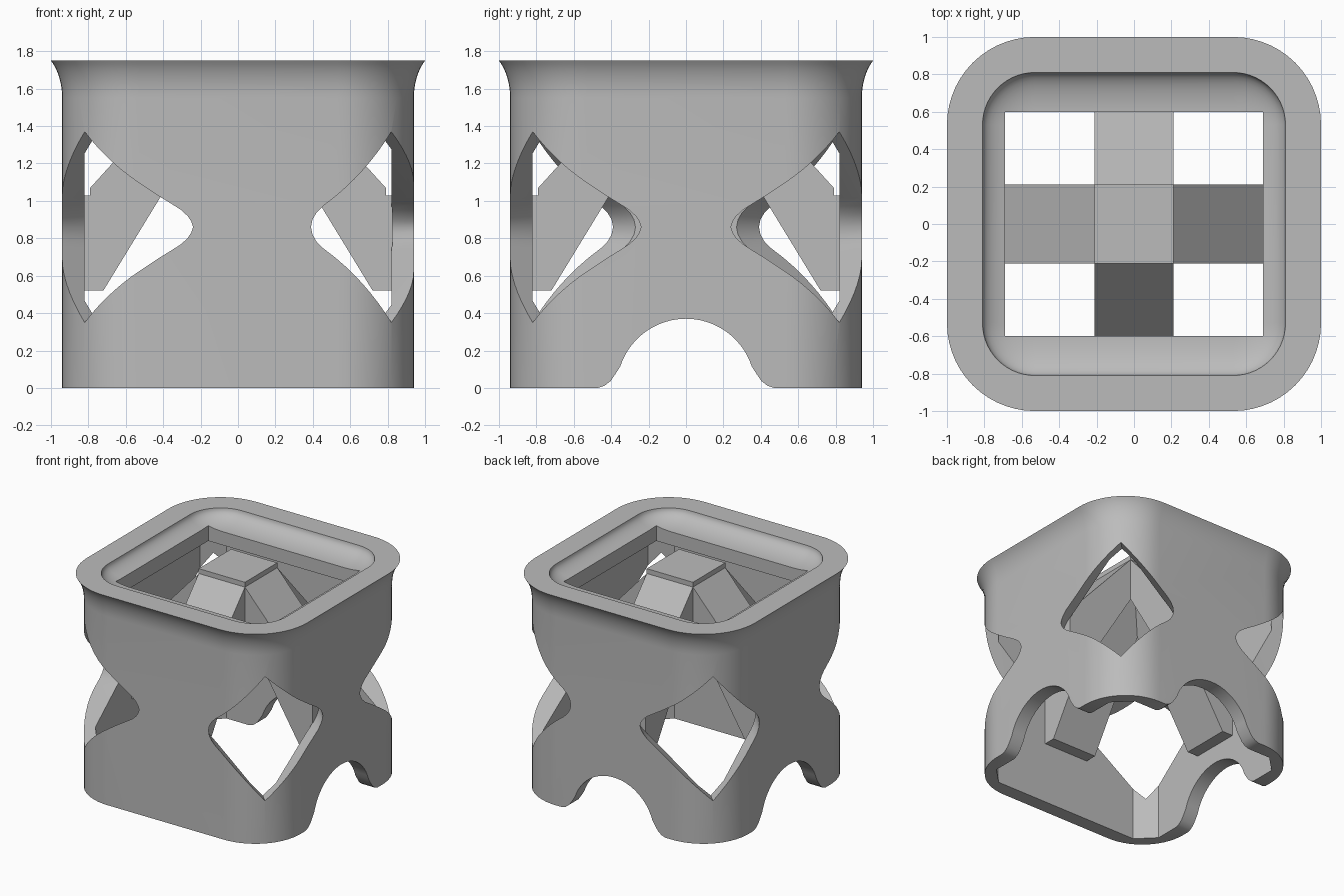
import bpy
import bmesh
import math
from mathutils import Matrix

if "Cube" in bpy.data.objects:
    bpy.data.objects.remove(bpy.data.objects["Cube"])

grey = bpy.data.materials.new("plain_grey")
grey.use_nodes = True
grey.diffuse_color = (0.5, 0.5, 0.5, 1)
grey.node_tree.nodes["Principled BSDF"].inputs["Base Color"].default_value = (0.5, 0.5, 0.5, 1)


def finish(name, bm):
    bmesh.ops.recalc_face_normals(bm, faces=bm.faces)
    mesh = bpy.data.meshes.new(name)
    bm.to_mesh(mesh)
    bm.free()
    mesh.materials.append(grey)
    ob = bpy.data.objects.new(name, mesh)
    bpy.context.collection.objects.link(ob)
    return ob


def loft(name, rings):
    bm = bmesh.new()
    loops = [[bm.verts.new(p) for p in ring] for ring in rings]
    for a, b in zip(loops, loops[1:]):
        for i in range(len(a)):
            j = (i + 1) % len(a)
            bm.faces.new((a[i], a[j], b[j], b[i]))
    bm.faces.new(loops[0])
    bm.faces.new(loops[-1])
    return finish(name, bm)


def prism(name, outline, start, end, angle):
    # Side profile (across, height) swept along local y, then turned about z
    turn = Matrix.Rotation(math.radians(angle), 3, "Z")
    rings = [[turn @ Matrix.Translation((u, d, z)).translation for u, z in outline]
             for d in (start, end)]
    return loft(name, rings)


def rounded_square(half, z, steps=14):
    core = 0.53
    r = half - core
    ring = []
    for q in range(4):
        cx, cy = ((1, 1), (-1, 1), (-1, -1), (1, -1))[q]
        for s in range(steps + 1):
            a = math.pi / 2 * (q + s / steps)
            ring.append((cx * core + r * math.cos(a), cy * core + r * math.sin(a), z))
    return ring


def cut(target, cutter):
    mod = target.modifiers.new("cut", "BOOLEAN")
    mod.operation = "DIFFERENCE"
    mod.solver = "EXACT"
    mod.object = cutter
    graph = bpy.context.evaluated_depsgraph_get()
    mesh = bpy.data.meshes.new_from_object(target.evaluated_get(graph))
    target.modifiers.clear()
    target.data = mesh
    bpy.data.objects.remove(cutter)


# Shell: straight walls, flared rim, flat top and shallow bowl
profile = [(0.94, 0), (0.94, 1.55)]
for i in range(1, 9):
    a = math.radians(50 * i / 8)
    profile.append((0.94 + 0.06 * (1 - math.cos(a)) / (1 - math.cos(math.radians(50))),
                    1.55 + 0.2 * math.sin(a) / math.sin(math.radians(50))))
for i in range(11):
    a = math.pi / 2 * i / 10
    profile.append((0.58 + 0.23 * math.cos(a), 1.75 - 0.1 * math.sin(a)))
shell = loft("shell", [rounded_square(h, z) for h, z in profile])

# Inner cavity with chamfered corners
w, c = 0.82, 0.68
octagon = [(w, -c), (w, c), (c, w), (-c, w), (-w, c), (-w, -c), (-c, -w), (c, -w)]
cut(shell, loft("cavity", [[(x, y, z) for x, y in octagon] for z in (-0.1, 1.54)]))

# Rectangular opening in the bowl
cut(shell, loft("opening", [[(x * 0.69, y * 0.6, z) for x, y in
                             ((1, 1), (-1, 1), (-1, -1), (1, -1))] for z in (1.4, 1.9)]))

# Diamond holes through opposite corners, one tip longer than the other
wide = [(0, 0.51), (0.51, 0.17), (0.58, 0.127), (0.635, 0.092), (0.67, 0.06), (0.69, 0.03), (0.7, 0)]
short = [(0, 0.51), (0.43, 0.155), (0.485, 0.113), (0.52, 0.078), (0.542, 0.04), (0.55, 0)]
k = math.sqrt(0.5)
diamond = [(u * k, 0.86 + v) for u, v in wide]
diamond += [(u * k, 0.86 - v) for u, v in reversed(wide[:-1])]
diamond += [(-u * k, 0.86 - v) for u, v in short[1:]]
diamond += [(-u * k, 0.86 + v) for u, v in reversed(short[1:-1])]
cut(shell, prism("diamond_a", diamond, -2, 2, -45))
cut(shell, prism("diamond_b", diamond, -2, 2, 45))

# Foot arches on both sides and the back
half_arch = [(0.47, -0.1), (0.47, 0), (0.435, 0.012), (0.402, 0.038), (0.377, 0.075)]
half_arch += [(0.37 * math.cos(math.radians(a)), 0.37 * math.sin(math.radians(a)))
              for a in range(18, 90, 6)]
arch = half_arch + [(0, 0.37)] + [(-u, z) for u, z in reversed(half_arch)]
cut(shell, prism("side_arch", arch, -2, 2, 90))
cut(shell, prism("back_arch", arch, 0.5, 2, 0))

# Four sloping arms rising to the centre, each with a wall pad
arm = [(0, 1.71), (0.21, 1.71), (0.79, 1.07), (0.79, 0.52), (0.72, 0.52), (0, 1.7)]
pad = [(0.785, 0.52), (0.825, 0.52), (0.825, 1.03), (0.785, 1.03)]
for side, angle in (("right", 0), ("back", 90), ("left", 180), ("front", 270)):
    prism(side + "_arm", arm, -0.21, 0.21, angle)
    prism(side + "_pad", pad, -0.21, 0.21, angle)

# Square cap in the middle
cap = [(-0.21, 1.71), (0.21, 1.71), (0.21, 1.75), (-0.21, 1.75)]
prism("centre_cap", cap, -0.21, 0.21, 0)

# Smooth the rounded shell while keeping its edges crisp
bpy.ops.object.select_all(action="DESELECT")
shell.select_set(True)
bpy.context.view_layer.objects.active = shell
bpy.ops.object.shade_smooth_by_angle(angle=math.radians(30))
